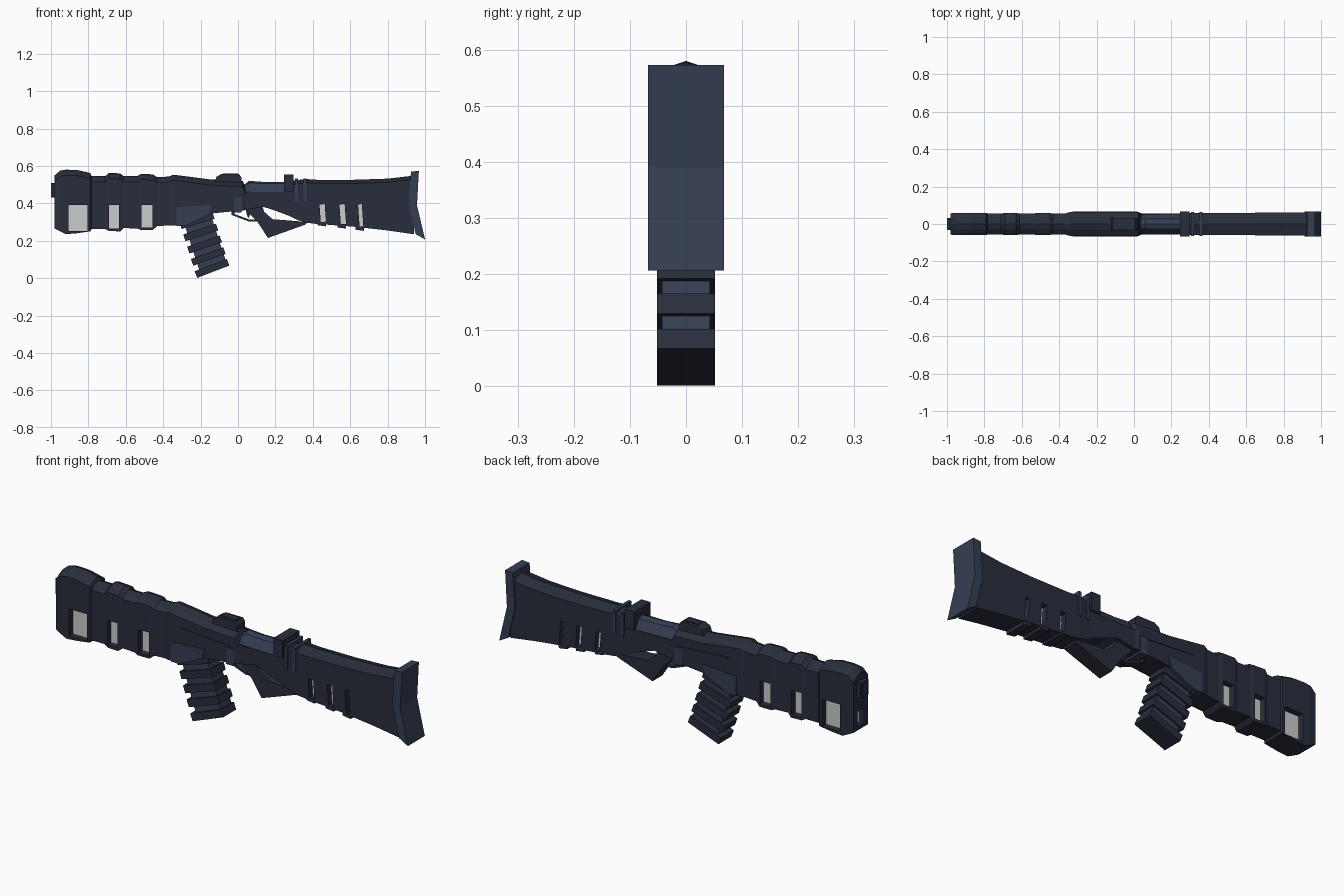
import bpy, bmesh, math
from mathutils import Matrix, Vector

if "Cube" in bpy.data.objects:
    bpy.data.objects.remove(bpy.data.objects["Cube"])


def material(name, rgb):
    m = bpy.data.materials.new(name)
    m.diffuse_color = (*rgb, 1)
    m.use_nodes = True
    m.node_tree.nodes["Principled BSDF"].inputs["Base Color"].default_value = m.diffuse_color
    return m


DARK = material("dark_navy", (0.022, 0.027, 0.045))
BLUE = material("steel_blue", (0.034, 0.047, 0.085))


def finish(name, bm, mat):
    bmesh.ops.recalc_face_normals(bm, faces=bm.faces[:])
    me = bpy.data.meshes.new(name)
    bm.to_mesh(me)
    bm.free()
    ob = bpy.data.objects.new(name, me)
    bpy.context.collection.objects.link(ob)
    if mat:
        me.materials.append(mat)
    return ob


def box(name, x, z, w, mat, tilt=0, y=0):
    """Box spanning x and z ranges, half width w, tilted about y."""
    bm = bmesh.new()
    c = Vector(((x[0] + x[1]) / 2, y, (z[0] + z[1]) / 2))
    m = (Matrix.Translation(c) @ Matrix.Rotation(math.radians(tilt), 4, 'Y')
         @ Matrix.Diagonal((x[1] - x[0], 2 * w, z[1] - z[0], 1)))
    bmesh.ops.create_cube(bm, size=1, matrix=m)
    return finish(name, bm, mat)


def prism(name, pts, w, mat):
    """xz outline extruded to half width w on both sides."""
    bm = bmesh.new()
    f = bm.faces.new([bm.verts.new((x, -w, z)) for x, z in pts])
    g = bmesh.ops.extrude_face_region(bm, geom=[f])
    bmesh.ops.translate(bm, vec=(0, 2 * w, 0),
                        verts=[v for v in g["geom"] if isinstance(v, bmesh.types.BMVert)])
    return finish(name, bm, mat)


def loft(name, stations, mat, c=0.03):
    """Sections (x, top, bottom, half width) with a chamfered, peaked top."""
    bm = bmesh.new()
    rings = []
    for x, t, b, w in stations:
        sec = [(-w, b), (w, b), (w, t - c), (w * .5, t - .01), (0, t), (-w * .5, t - .01), (-w, t - c)]
        rings.append([bm.verts.new((x, y, z)) for y, z in sec])
    for a, b in zip(rings, rings[1:]):
        for i in range(7):
            j = (i + 1) % 7
            bm.faces.new((a[i], a[j], b[j], b[i]))
    bm.faces.new(rings[0])
    bm.faces.new(rings[-1])
    return finish(name, bm, mat)


def cut(ob, cutter):
    mod = ob.modifiers.new("cut", 'BOOLEAN')
    mod.operation, mod.solver, mod.object = 'DIFFERENCE', 'EXACT', cutter
    bpy.context.view_layer.objects.active = ob
    bpy.ops.object.modifier_apply(modifier="cut")
    bpy.data.objects.remove(cutter)


# Barrel shroud and receiver
body = loft("barrel_shroud", [
    (-.98, .55, .265, .057), (-.95, .575, .25, .06), (-.92, .58, .235, .06), (-.86, .578, .24, .06),
    (-.79, .562, .25, .06), (-.783, .545, .262, .055), (-.71, .545, .262, .055),
    (-.69, .563, .252, .06), (-.63, .56, .25, .06), (-.612, .545, .268, .055), (-.54, .545, .265, .055),
    (-.52, .557, .258, .06), (-.455, .555, .258, .06), (-.433, .54, .278, .055), (-.37, .543, .282, .056),
    (-.345, .553, .282, .063), (-.29, .546, .283, .063), (-.15, .528, .345, .063),
    (.025, .52, .362, .063), (.045, .475, .37, .056)], DARK)

# Muzzle with square bore
muzzle = box("muzzle", (-1, -.96), (.43, .51), .032, DARK)
cut(muzzle, box("bore_cutter", (-1.1, -.985), (.445, .495), .02, DARK))

# Shroud windows showing the pale core
for i, (x0, x1, z0) in enumerate([(-.905, -.805, .252), (-.69, -.635, .266), (-.515, -.457, .272)]):
    cut(body, box("window_cutter", (x0, x1), (z0, .39), .1, DARK))
    box(f"shroud_window_core_{i + 1}", (x0 - .004, x1 + .004), (z0 - .003, .393), .03, None)
cut(body, box("front_slot_cutter", (-1.1, -.95), (.285, .36), .025, DARK))
box("front_slot_core", (-.955, -.945), (.284, .361), .026, None)

# Top rail and receiver side details
prism("top_rail", [(-.125, .51), (-.115, .542), (-.09, .556), (.005, .556), (.018, .54), (.018, .5)], .032, DARK)
box("rail_insert", (-.08, .0), (.55, .56), .018, DARK)
prism("magazine_well", [(-.328, .38), (-.14, .392), (-.155, .34), (-.28, .28), (-.328, .28)], .067, BLUE)
box("receiver_pin_block", (-.02, .02), (.35, .435), .066, BLUE)
for s in (-1, 1):
    box("side_ridge", (-.28, .0), (.44, .455), .003, DARK, 4, s * .064)

# Neck between receiver and stock
loft("neck", [(.02, .49, .365, .052), (.06, .52, .37, .052), (.13, .515, .383, .052),
              (.25, .515, .345, .055), (.33, .52, .305, .055)], BLUE, .055)
prism("neck_side_plate", [(.02, .46), (.24, .46), (.32, .47), (.36, .3), (.26, .338), (.14, .383), (.02, .36)],
      .057, DARK)

# Stock with windows
stock = loft("stock", [(.29, .52, .325, .058), (.36, .53, .297, .06), (.42, .526, .29, .06),
                       (.62, .526, .275, .06), (.8, .532, .255, .061), (.94, .548, .235, .062)], DARK, .02)
for i, (x, w) in enumerate([(.453, .028), (.56, .028), (.656, .02)]):
    z = .296 - .012 * i
    cut(stock, box("slot_cutter", (x - w / 2, x + w / 2), (z + .005, .395), .1, DARK, -4))
    box(f"stock_window_core_{i + 1}", (x - w / 2 - .006, x + w / 2 + .006), (z, .4), .032, None)
    box(f"stock_window_tab_{i + 1}", (x - .028, x + .018), (z - .016, z + .004), .058, DARK, 8)

# Butt plate
prism("butt_plate", [(.925, .57), (.967, .573), (.957, .39), (1, .207), (.95, .235), (.912, .395)], .068, BLUE)

# Stock collar and bands
box("rear_sight_collar", (.245, .297), (.46, .553), .067, DARK)
for x in (.305, .35):
    box("stock_band", (x, x + .016), (.41, .532), .064, BLUE)

# Grip and trigger guard
prism("grip", [(.04, .365), (.13, .385), (.14, .355), (.185, .315), (.25, .31), (.37, .3),
               (.36, .286), (.16, .215), (.105, .3)], .04, DARK)
prism("trigger_guard", [(-.035, .36), (-.035, .338), (.06, .302), (.115, .302), (.115, .313), (.062, .313),
                        (-.02, .343), (-.02, .36)], .025, DARK)
prism("trigger", [(.04, .37), (.06, .37), (.065, .34), (.055, .32), (.047, .34)], .01, DARK)

# Ribbed magazine
box("magazine_core", (-.262, -.112), (.05, .35), .043, BLUE, -18).location.x = .008
for i in range(5):
    x, z = -.139 - .02 * i, .052 + .064 * i
    box(f"magazine_rib_{i + 1}", (x - .092, x + .092), (z - .019, z + .019), .052, DARK, -21 + i)
